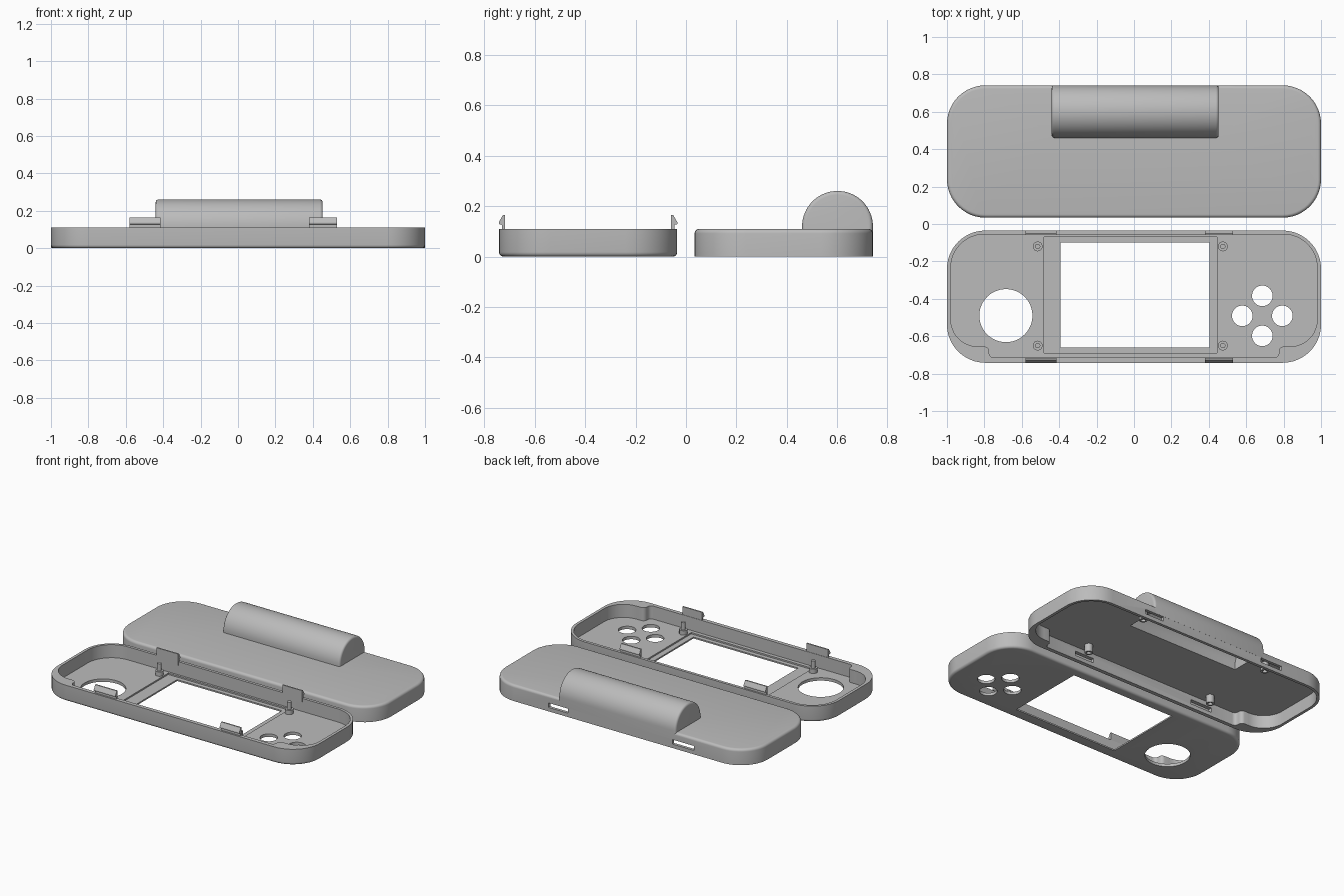
import bpy, bmesh, math

if "Cube" in bpy.data.objects:
    bpy.data.objects.remove(bpy.data.objects["Cube"])

grey = bpy.data.materials.new("grey plastic")
grey.diffuse_color = (0.5, 0.5, 0.5, 1)
grey.use_nodes = True
grey.node_tree.nodes["Principled BSDF"].inputs["Base Color"].default_value = grey.diffuse_color
H, SHIFT = 0.11, 0.776          # shell height, y distance between the two halves
FLOOR = 0.02
CLIP_X = [(-0.58, -0.415), (0.38, 0.53)]
POST_X, POST_Y = (-0.515, 0.475), (-0.12, -0.65)


def loft(name, rings):
    """Closed solid through rings with equal point counts."""
    bm = bmesh.new()
    loops = [[bm.verts.new(p) for p in ring] for ring in rings]
    n = len(loops[0])
    for a, b in zip(loops, loops[1:]):
        for i in range(n):
            bm.faces.new((a[i], a[(i + 1) % n], b[(i + 1) % n], b[i]))
    bm.faces.new(loops[0])
    bm.faces.new(loops[-1])
    bmesh.ops.recalc_face_normals(bm, faces=bm.faces)
    me = bpy.data.meshes.new(name)
    bm.to_mesh(me)
    bm.free()
    ob = bpy.data.objects.new(name, me)
    me.materials.append(grey)
    bpy.context.collection.objects.link(ob)
    return ob


def prism(name, pts, z0, z1):
    return loft(name, [[(x, y, z) for x, y in pts] for z in (z0, z1)])


def box(name, x0, x1, y0, y1, z0, z1):
    return prism(name, [(x0, y0), (x1, y0), (x1, y1), (x0, y1)], z0, z1)


def arc(cx, cy, r, a0, a1, n=12):
    angles = [math.radians(a0 + (a1 - a0) * i / n) for i in range(n + 1)]
    return [(cx + r * math.cos(a), cy + r * math.sin(a)) for a in angles]


def cylinder(name, x, y, r, z0, z1, n=48):
    return prism(name, arc(x, y, r, 0, 360, n)[:-1], z0, z1)


def combine(ob, parts, op):
    for part in parts:
        mod = ob.modifiers.new(op, 'BOOLEAN')
        mod.operation, mod.object, mod.solver = op, part, 'EXACT'
        bpy.context.view_layer.objects.active = ob
        bpy.ops.object.modifier_apply(modifier=mod.name)
        bpy.data.objects.remove(part)


def finish(ob, angle=32):
    bpy.ops.object.select_all(action='DESELECT')
    ob.select_set(True)
    bpy.context.view_layer.objects.active = ob
    bpy.ops.object.shade_smooth_by_angle(angle=math.radians(angle))


def outline(inset):
    """Outer rounded rectangle of a shell half, in the front half's place."""
    r = 0.205 - inset
    return (arc(0.795, -0.24, r, 0, 90) + arc(-0.795, -0.24, r, 90, 180)
            + arc(-0.795, -0.537, r, 180, 270) + arc(0.795, -0.537, r, 270, 360))


def cavity_outline():
    """Inner wall with thicker grips at the two lower corners."""
    half = (arc(0.75, -0.69, 0.025, 270, 360, 4) + arc(0.80, -0.68, 0.025, 180, 90, 4)
            + arc(0.835, -0.51, 0.145, 270, 360) + arc(0.80, -0.235, 0.18, 0, 90))
    return half + [(-x, y) for x, y in reversed(half)]


def shell(name, flip, dy):
    """Filleted tray; flip turns the open side downward."""
    f = 0.018
    steps = [(f - f * math.sin(a), f - f * math.cos(a))
             for a in (math.pi / 2 * i / 5 for i in range(6))] + [(0, H)]
    rings = [[(x, y + dy, H - z if flip else z) for x, y in outline(i)] for i, z in steps]
    return loft(name, rings)


def shifted(pts):
    return [(x, y + SHIFT) for x, y in pts]


# Front half: tray, screen opening with recess, stick and button holes
front = shell("front_shell", False, 0)
cuts = [prism("cavity", cavity_outline(), FLOOR, 0.3),
        box("recess", -0.482, 0.443, -0.69, -0.07, 0.01, 0.05),
        box("screen", -0.394, 0.405, -0.66, -0.10, -0.1, 0.1),
        cylinder("stick", -0.685, -0.49, 0.142, -0.1, 0.1)]
for bx, by in ((0, 0.107), (0, -0.107), (0.107, 0), (-0.107, 0)):
    cuts.append(cylinder("button", 0.686 + bx, -0.491 + by, 0.055, -0.1, 0.1))
combine(front, cuts, 'DIFFERENCE')
finish(front)

# Stepped locating posts in the front half
for x in POST_X:
    for y in POST_Y:
        finish(cylinder("post_base", x, y, 0.026, FLOOR - 0.002, 0.05, 24))
        finish(cylinder("post_pin", x, y, 0.014, 0.045, 0.10, 24))

# Snap clips standing on both long walls: stem, barb and sloped tip
MID = -0.3885
for x0, x1 in CLIP_X:
    for side in (-1, 1):
        profile = [(0.329, 0.085), (0.329, 0.165), (0.338, 0.165), (0.354, 0.137),
                   (0.354, 0.129), (0.342, 0.126), (0.342, 0.085)]
        loft("snap_clip", [[(x, MID + side * d, z) for d, z in profile] for x in (x0, x1)])


def hump(name, r, x0, x1, f, z0):
    """Half-round bar along x with softened ends."""
    ends = [(f - f * math.sin(a), f - f * math.cos(a))
            for a in (math.pi / 2 * i / 4 for i in range(5))]
    stations = [(x0 + d, i) for i, d in ends] + [(x1 - d, i) for i, d in reversed(ends)]
    rings = []
    for x, i in stations:
        pts = arc(0.601, 0.12, r - i, 0, 180, 32)
        pts = [(pts[0][0], z0)] + pts + [(pts[-1][0], z0)]
        rings.append([(x, y, z) for y, z in pts])
    return loft(name, rings)


# Back half: inverted tray with hollow half-round hump and clip slots
back = shell("back_shell", True, SHIFT)
combine(back, [hump("hump", 0.1405, -0.44, 0.453, 0.015, 0.06)], 'UNION')
cuts = [prism("cavity", shifted(cavity_outline()), -0.2, H - FLOOR),
        hump("hollow", 0.12, -0.42, 0.433, 0.001, 0.05)]
for x0, x1 in CLIP_X:
    cuts.append(box("slot_back", x0, x1, 0.70, 0.80, 0.027, 0.058))
    cuts.append(box("slot_front", x0, x1, 0.0, 0.075, 0.027, 0.058))
combine(back, cuts, 'DIFFERENCE')
finish(back)

# Hollow sockets under the back half that receive the posts
for x in POST_X:
    for y in POST_Y:
        socket = cylinder("socket", x, y + SHIFT, 0.026, 0.035, H - FLOOR + 0.002, 24)
        combine(socket, [cylinder("bore", x, y + SHIFT, 0.015, 0, 0.08, 24)], 'DIFFERENCE')
        finish(socket)
